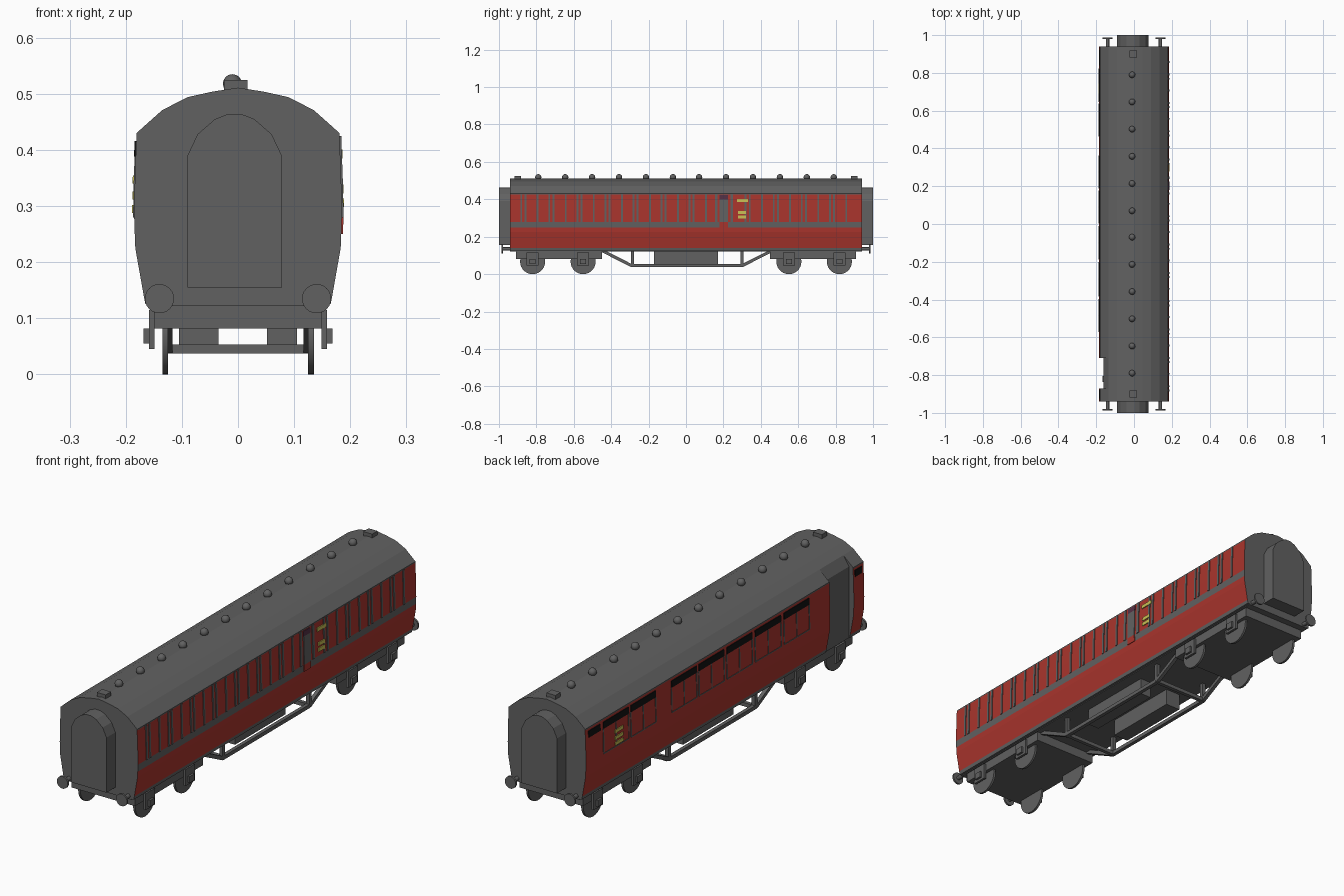
import bpy, bmesh, math
from mathutils import Matrix, Vector

if "Cube" in bpy.data.objects:
    bpy.data.objects.remove(bpy.data.objects["Cube"])

def material(name, rgb):
    m = bpy.data.materials.new(name)
    m.use_nodes = True
    m.diffuse_color = (*rgb, 1)
    m.node_tree.nodes["Principled BSDF"].inputs["Base Color"].default_value = (*rgb, 1)
    return m

GREY = material("dark grey", (0.12, 0.12, 0.12))
RED = material("coach red", (0.4, 0.035, 0.026))
YELLOW = material("label yellow", (0.58, 0.52, 0.09))
BLACK = material("vent black", (0.006, 0.006, 0.006))
PURPLE = material("window purple", (0.09, 0.03, 0.06))

def finish(name, bm, mats, smooth=False):
    bmesh.ops.recalc_face_normals(bm, faces=bm.faces)
    me = bpy.data.meshes.new(name)
    bm.to_mesh(me)
    bm.free()
    ob = bpy.data.objects.new(name, me)
    bpy.context.collection.objects.link(ob)
    for m in mats:
        me.materials.append(m)
    if smooth:
        bpy.ops.object.select_all(action='DESELECT')
        ob.select_set(True)
        bpy.context.view_layer.objects.active = ob
        bpy.ops.object.shade_smooth_by_angle(angle=math.radians(40))
    return ob

def box(name, x0, x1, y0, y1, z0, z1, mat=GREY):
    bm = bmesh.new()
    size = Matrix.Diagonal((x1 - x0, y1 - y0, z1 - z0, 1))
    mid = Matrix.Translation(((x0 + x1) / 2, (y0 + y1) / 2, (z0 + z1) / 2))
    bmesh.ops.create_cube(bm, size=1, matrix=mid @ size)
    return finish(name, bm, [mat])

def cylinder(name, center, radius, depth, axis, sides=24):
    bm = bmesh.new()
    turn = Matrix.Rotation(math.pi / 2, 4, 'Y' if axis == 'X' else 'X')
    bmesh.ops.create_cone(bm, cap_ends=True, segments=sides, radius1=radius, radius2=radius,
                          depth=depth, matrix=Matrix.Translation(center) @ turn)
    return finish(name, bm, [GREY], True)

def beam(name, a, b, width):
    a, b = Vector(a), Vector(b)
    bm = bmesh.new()
    rot = (b - a).to_track_quat('Z', 'X').to_matrix().to_4x4()
    size = Matrix.Diagonal((width, width, (b - a).length, 1))
    bmesh.ops.create_cube(bm, size=1, matrix=Matrix.Translation((a + b) / 2) @ rot @ size)
    return finish(name, bm, [GREY])

def extrude_y(name, outline, y0, y1, mats=(GREY,), rule=None):
    bm = bmesh.new()
    face = bm.faces.new([bm.verts.new((x, y0, z)) for x, z in outline])
    out = bmesh.ops.extrude_face_region(bm, geom=[face], use_keep_orig=True)
    moved = [v for v in out["geom"] if isinstance(v, bmesh.types.BMVert)]
    bmesh.ops.translate(bm, verts=moved, vec=(0, y1 - y0, 0))
    bm.normal_update()
    if rule:
        for f in bm.faces:
            f.material_index = rule(f)
    return finish(name, bm, mats)

# Body shell: side wall heights and roof curve
WALL = [(0.165, 0.125), (0.168, 0.14), (0.183, 0.225), (0.184, 0.25), (0.185, 0.28),
        (0.184, 0.34), (0.181, 0.425), (0.181, 0.43)]
ROOF = [(0.135, 0.471), (0.09, 0.494), (0.045, 0.504), (0, 0.511)]
HALF = WALL + ROOF

def shell(left_limit):
    left = [(max(-x, -left_limit), z) for x, z in reversed(HALF[:-1])]
    return HALF + left

def paint(f):
    c = f.calc_center_median()
    ys = [v.co.y for v in f.verts]
    if max(ys) - min(ys) < 0.001 or abs(c.x) < 0.1 or not 0.14 < c.z < 0.425:
        return 0
    if c.x > 0:
        return 0 if 0.25 < c.z < 0.28 else 1
    return 0 if c.x > -0.166 else 1

extrude_y("body_main", shell(1), -0.71, 0.94, (GREY, RED), paint)
extrude_y("body_doorway", shell(0.162), -0.87, -0.71, (GREY, RED), paint)
extrude_y("body_end", shell(1), -0.94, -0.87, (GREY, RED), paint)

# Thin plates that follow the side wall
def wall_x(z):
    for (xa, za), (xb, zb) in zip(WALL, WALL[1:]):
        if za <= z <= zb:
            return xa + (xb - xa) * (z - za) / (zb - za)
    return WALL[-1][0]

def plate(name, side, y0, y1, z0, z1, mat, lift=0.003):
    zs = [z0] + [z for _, z in WALL if z0 < z < z1] + [z1]
    outer = [(side * (wall_x(z) + lift), z) for z in zs]
    inner = [(side * (wall_x(z) - 0.002), z) for z in reversed(zs)]
    extrude_y(name, outer + inner, y0, y1, (mat,))

# Corridor side: alternating double and single pillars
for k in range(12):
    y = -0.87 + 0.15 * k
    if abs(y - 0.2) < 0.08:
        continue
    for dy in (-0.011, 0.011, 0.077):
        plate("pillar", 1, y + dy - 0.005, y + dy + 0.005, 0.28, 0.425, GREY)
plate("door_pillar", 1, 0.155, 0.168, 0.28, 0.425, GREY)
plate("door_pillar", 1, 0.238, 0.252, 0.28, 0.425, GREY)
plate("door_panel", 1, 0.18, 0.225, 0.28, 0.4, GREY)
plate("door_window", 1, 0.18, 0.225, 0.4, 0.422, PURPLE)
plate("door_foot", 1, 0.18, 0.225, 0.25, 0.28, RED)
for z, y0, y1 in ((0.385, 0.272, 0.332), (0.322, 0.278, 0.322), (0.298, 0.278, 0.322)):
    plate("label", 1, y0, y1, z, z + 0.016, YELLOW, 0.004)

# Compartment side: dark vents above framed panels
VENTS = [(0.84, 0.92), (0.65, 0.82), (0.467, 0.635), (0.19, 0.36), (0.005, 0.175),
         (-0.185, -0.013), (-0.38, -0.205), (-0.57, -0.4), (-0.925, -0.88)]
for y0, y1 in VENTS:
    plate("vent_strip", -1, y0, y1, 0.388, 0.416, BLACK)
    if y1 - y0 > 0.1:
        plate("panel_sill", -1, y0, y1, 0.28, 0.284, GREY, 0.002)
        for y in (y0, (y0 + y1) / 2, y1):
            plate("panel_bar", -1, y - 0.003, y + 0.003, 0.284, 0.388, GREY, 0.002)
for z in (0.34, 0.312, 0.288):
    plate("label", -1, 0.69, 0.745, z, z + 0.014, YELLOW, 0.004)

# Gangway connections with arched tops, buffers and roof hatches at both ends
ARCH = [(0.084, 0.155), (0.084, 0.39), (0.066, 0.428), (0.035, 0.455), (0.012, 0.464)]
arch = [(x - 0.006, z) for x, z in ARCH] + [(-x - 0.006, z) for x, z in reversed(ARCH)]
for e in (-1, 1):
    extrude_y("gangway", arch, e * 0.93, e * 1.0)
    box("roof_hatch", -0.025, 0.017, e * 0.9 - 0.018, e * 0.9 + 0.018, 0.5, 0.525)
    for s in (-1, 1):
        cylinder("buffer_shank", (s * 0.14, e * 0.95, 0.135), 0.009, 0.06, 'Y', 12)
        cylinder("buffer_head", (s * 0.14, e * 0.983, 0.135), 0.026, 0.008, 'Y')

# Domed roof ventilators
for i in range(6):
    for s in (-1, 1):
        bm = bmesh.new()
        bmesh.ops.create_uvsphere(bm, u_segments=12, v_segments=8, radius=0.017,
                                  matrix=Matrix.Translation((-0.01, s * (0.07 + 0.144 * i), 0.518)))
        finish("roof_ventilator", bm, [GREY], True)

# Underframe and bogies
box("underframe", -0.155, 0.155, -0.94, 0.94, 0.122, 0.14)
for e in (-1, 1):
    box("bogie", -0.15, 0.15, e * 0.68 - 0.23, e * 0.68 + 0.23, 0.082, 0.126)
    for y in (e * 0.55, e * 0.82):
        for s in (-1, 1):
            cylinder("wheel", (s * 0.13, y, 0.067), 0.067, 0.01, 'X', 28)
            box("axle_guard", s * 0.154 - 0.005, s * 0.154 + 0.005, y - 0.032, y + 0.032, 0.045, 0.115)
            box("axle_box", s * 0.161 - 0.007, s * 0.161 + 0.007, y - 0.016, y + 0.016, 0.055, 0.082)

# Truss rods, posts, cross members and equipment boxes
for s in (-1, 1):
    x = s * 0.125
    path = [(x, -0.45, 0.126), (x, -0.29, 0.045), (x, 0.3, 0.045), (x, 0.46, 0.126)]
    for a, b in zip(path, path[1:]):
        beam("truss_rod", a, b, 0.016)
    for y in (-0.285, 0.3):
        beam("truss_post", (x, y, 0.045), (x, y, 0.126), 0.016)
box("equipment_box", -0.105, -0.035, -0.17, 0.17, 0.05, 0.126)
box("equipment_box", 0.052, 0.105, -0.17, 0.17, 0.05, 0.126)
for y in (-0.285, 0.3):
    box("truss_cross_member", -0.125, 0.125, y - 0.008, y + 0.008, 0.037, 0.053)
